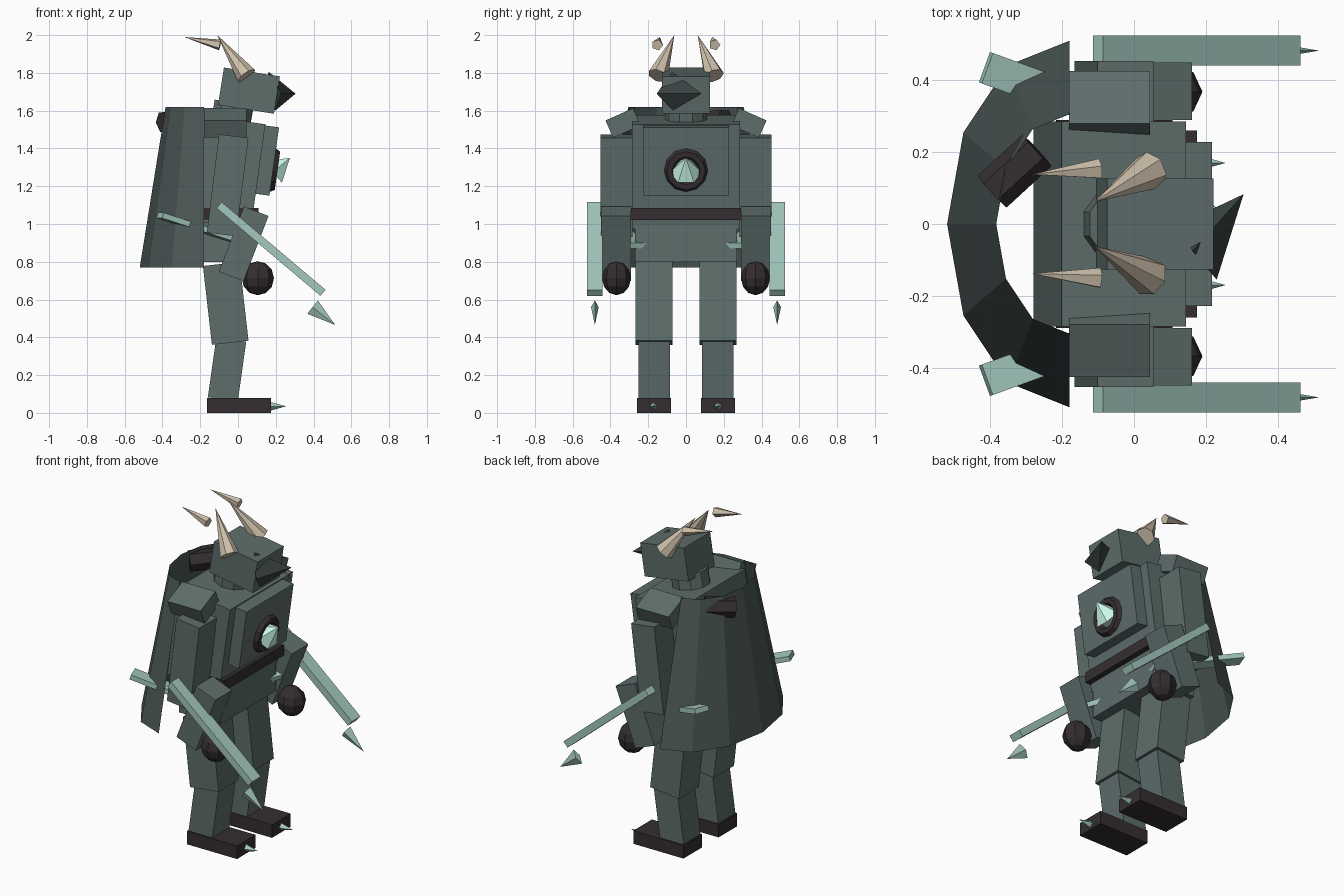
import bpy, bmesh
from math import radians, sin, cos, pi
from mathutils import Vector, Matrix

if "Cube" in bpy.data.objects:
    bpy.data.objects.remove(bpy.data.objects["Cube"])


def material(name, rgb):
    m = bpy.data.materials.new(name)
    m.diffuse_color = (*rgb, 1)
    m.use_nodes = True
    m.node_tree.nodes["Principled BSDF"].inputs["Base Color"].default_value = m.diffuse_color
    return m


HIDE = material("hide", (0.11, 0.155, 0.148))
CLOAK = material("cloak_cloth", (0.07, 0.095, 0.092))
DARK = material("dark_leather", (0.035, 0.027, 0.03))
MASK = material("dark_mask", (0.04, 0.055, 0.052))
BLADE = material("pale_metal", (0.37, 0.58, 0.52))
GEM = material("gem_glow", (0.6, 0.95, 0.82))
BONE = material("bone", (0.62, 0.53, 0.41))


def finish(name, bm, mat):
    me = bpy.data.meshes.new(name)
    bm.to_mesh(me)
    bm.free()
    ob = bpy.data.objects.new(name, me)
    bpy.context.collection.objects.link(ob)
    me.materials.append(mat)
    return ob


def box(name, loc, size, mat=HIDE, rot=(0, 0, 0)):
    bm = bmesh.new()
    bmesh.ops.create_cube(bm, size=1)
    ob = finish(name, bm, mat)
    ob.location, ob.scale = loc, size
    ob.rotation_euler = [radians(a) for a in rot]
    return ob


def cone(name, a, b, r1, r2, sides, mat, flat=1):
    """Cone from a to b; local y stays close to world y and can be flattened."""
    a, b = Vector(a), Vector(b)
    z = (b - a).normalized()
    x = Vector((0, 1, 0)).cross(z).normalized()
    y = z.cross(x)
    frame = Matrix((x, y, z)).transposed().to_4x4()
    bm = bmesh.new()
    bmesh.ops.create_cone(bm, cap_ends=True, segments=sides, radius1=r1,
                          radius2=r2, depth=(b - a).length)
    mat4 = Matrix.Translation((a + b) / 2) @ frame @ Matrix.Diagonal((1, flat, 1, 1))
    bmesh.ops.transform(bm, matrix=mat4, verts=bm.verts)
    return finish(name, bm, mat)


# Torso, chest plate, belt, pelvis
box("torso", (-0.067, 0, 1.275), (0.35, 0.57, 0.56), HIDE, (0, 8, 0))
box("chest_plate", (0.125, 0, 1.34), (0.135, 0.456, 0.365), HIDE, (0, 8, 0))
box("belt", (-0.055, 0, 1.053), (0.325, 0.58, 0.065), DARK)
box("pelvis", (-0.07, 0, 0.92), (0.28, 0.54, 0.24))

# Chest gem and its ring
bpy.ops.mesh.primitive_torus_add(major_segments=12, minor_segments=6,
                                 major_radius=0.088, minor_radius=0.028,
                                 location=(0.185, 0, 1.285),
                                 rotation=(0, radians(98), 0))
bpy.context.object.name = "gem_ring"
bpy.context.object.data.materials.append(DARK)
cone("chest_gem", (0.185, 0, 1.275), (0.275, 0, 1.35), 0.085, 0, 6, GEM)

# Neck and head
cone("neck", (-0.045, 0, 1.5), (-0.02, 0, 1.64), 0.11, 0.11, 10, HIDE)
box("head", (0.058, 0, 1.706), (0.3, 0.254, 0.2), HIDE, (0, 9, 0))

# Skewed dark beak: four-sided spike
bm = bmesh.new()
for p in [(0.305, 0.083, 1.69), (0.23, -0.155, 1.69), (0.163, -0.075, 1.805),
          (0.197, -0.07, 1.6), (0.13, 0, 1.705)]:
    bm.verts.new(p)
bmesh.ops.convex_hull(bm, input=bm.verts)
finish("beak", bm, MASK)

# Cloak: open half cone with elliptical section
bm = bmesh.new()
rings = []
for r, z in ((0.51, 0.77), (0.305, 1.62)):
    rings.append([bm.verts.new((-0.18 - 0.667 * r * sin(pi * i / 6),
                                r * cos(pi * i / 6), z)) for i in range(7)])
for i in range(6):
    bm.faces.new((rings[0][i], rings[0][i + 1], rings[1][i + 1], rings[1][i]))
finish("cloak", bm, CLOAK)

# Cloak clasp piercing one side
cone("cloak_clasp", (-0.27, 0.205, 1.55), (-0.395, 0.09, 1.54), 0.06, 0.06, 6, DARK)

# Mirrored limbs, horns and weapons
for s, side in ((-1, "right"), (1, "left")):
    box(side + "_foot", (0.005, s * 0.17, 0.04), (0.34, 0.18, 0.08), DARK)
    cone(side + "_toe_spike", (0.165, s * 0.17, 0.035), (0.255, s * 0.17, 0.035),
         0.025, 0, 4, BLADE)
    box(side + "_shin", (-0.058, s * 0.168, 0.23), (0.16, 0.165, 0.32), HIDE, (0, 8, 0))
    box(side + "_thigh", (-0.065, s * 0.17, 0.58), (0.195, 0.195, 0.42), HIDE, (0, -6.5, 0))

    box(side + "_shoulder_pad", (-0.068, s * 0.333, 1.535), (0.225, 0.16, 0.1),
        HIDE, (-24 * s, 0, 0))
    box(side + "_upper_arm", (-0.055, s * 0.368, 1.205), (0.157, 0.17, 0.525),
        HIDE, (0, 7, 0))
    box(side + "_forearm", (0.03, s * 0.37, 0.895), (0.14, 0.16, 0.37), HIDE, (0, 21, 0))
    bm = bmesh.new()
    bmesh.ops.create_uvsphere(bm, u_segments=8, v_segments=6, radius=0.09)
    hand = finish(side + "_hand", bm, DARK)
    hand.location = (0.105, s * 0.368, 0.713)
    hand.scale = (0.95, 0.85, 1)

    box(side + "_arm_blade", (0.175, s * 0.4825, 0.868), (0.72, 0.083, 0.042),
        BLADE, (0, 40.2, 0))
    cone(side + "_blade_tip", (0.395, s * 0.4825, 0.56), (0.515, s * 0.4825, 0.465),
         0.045, 0, 4, BLADE, 0.45)
    box(side + "_hip_dagger", (-0.165, s * 0.345, 0.965), (0.55, 0.09, 0.03),
        BLADE, (0, 17, -20 * s))

    cone(side + "_horn", (0.045, s * 0.148, 1.785), (-0.11, s * 0.062, 2.0),
         0.055, 0, 7, BONE)
    cone(side + "_horn_tip", (-0.095, s * 0.152, 1.948), (-0.285, s * 0.138, 1.99),
         0.03, 0, 5, BONE)
